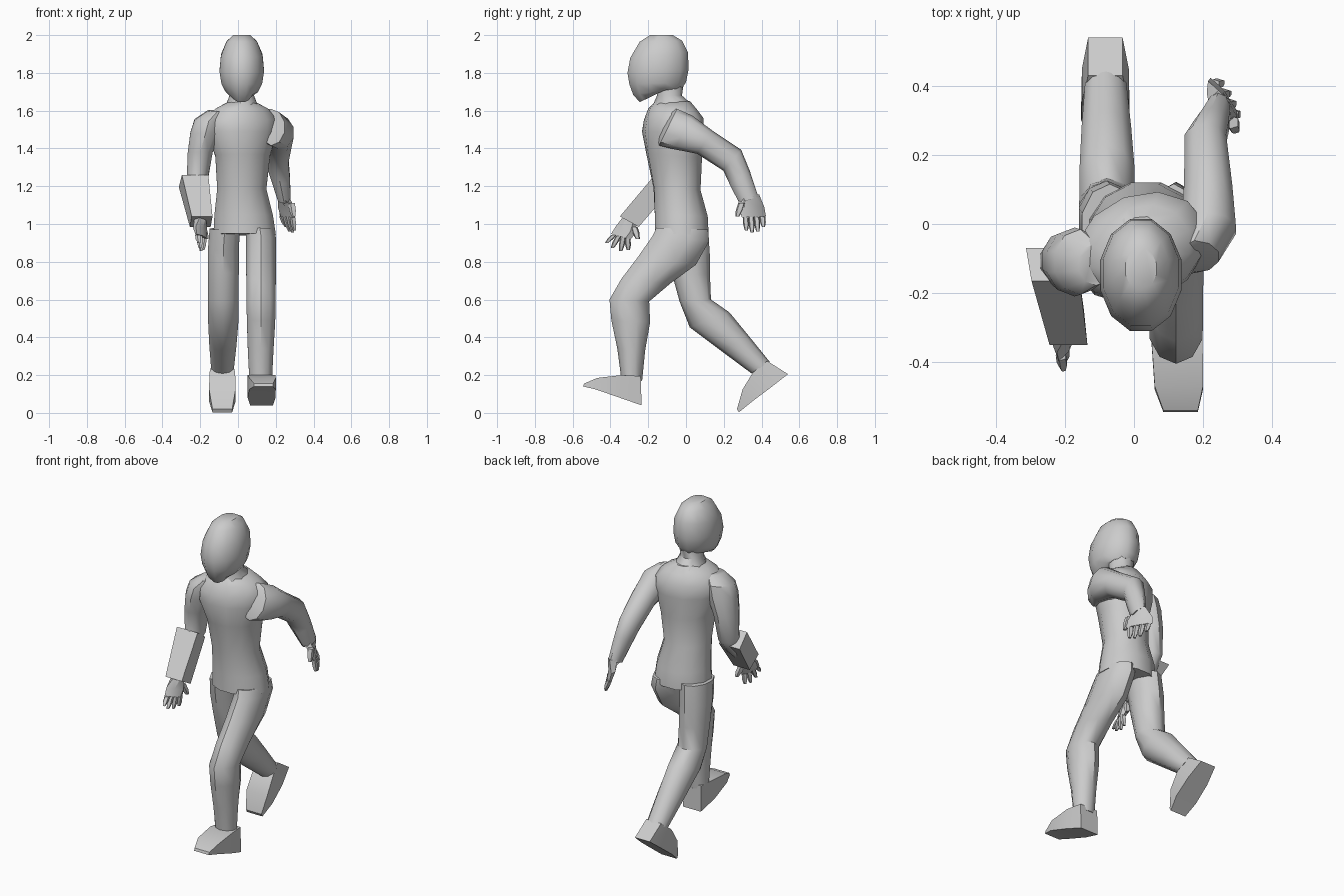
import bpy, bmesh, math
from mathutils import Vector


def ring(x, rx, f, b, dx=0.0, yaw=0.0):
    """Section through front point f and back point b (y, z), half-width rx."""
    c = Vector((x, (f[0] + b[0]) / 2, (f[1] + b[1]) / 2))
    u = Vector((rx, yaw * rx, 0))
    v = Vector((dx, (b[0] - f[0]) / 2, (b[1] - f[1]) / 2))
    return c, u, v


def loft(name, rings, n=8, angle=40):
    bm = bmesh.new()
    k = 1 / math.cos(math.pi / n)
    loops = []
    for c, u, v in rings:
        angs = [2 * math.pi * (i + 0.5) / n for i in range(n)]
        loops.append([bm.verts.new(c + k * (u * math.cos(a) + v * math.sin(a))) for a in angs])
    for p, q in zip(loops, loops[1:]):
        for i in range(n):
            j = (i + 1) % n
            bm.faces.new((p[i], p[j], q[j], q[i]))
    bm.faces.new(loops[0][::-1])
    bm.faces.new(loops[-1])
    bmesh.ops.recalc_face_normals(bm, faces=bm.faces)
    me = bpy.data.meshes.new(name)
    bm.to_mesh(me)
    bm.free()
    ob = bpy.data.objects.new(name, me)
    bpy.context.collection.objects.link(ob)
    bpy.ops.object.select_all(action='DESELECT')
    ob.select_set(True)
    bpy.context.view_layer.objects.active = ob
    bpy.ops.object.shade_smooth_by_angle(angle=math.radians(angle))
    return ob


def finger(name, a, b, r=0.013):
    """Tapered finger from point a to point b."""
    a, b = Vector(a), Vector(b)
    parts = []
    for t, s in ((0, 1), (0.55, 1), (1, 0.55)):
        p = a.lerp(b, t)
        parts.append(ring(p.x, r * s, (p.y - r * s, p.z), (p.y + r * s, p.z)))
    loft(name, parts, 5)


def hand(side, wrist, palm, knuckles, tips, thumb):
    loft(side + "_palm", [wrist, palm, knuckles], 6)
    c, u, v = knuckles
    for i, tip in enumerate(tips):
        base = c + v * (-0.8 + 1.6 * i / 3)
        finger(f"{side}_finger_{i + 1}", base, tip)
    finger(side + "_thumb", *thumb, r=0.016)


# Head and neck
loft("head", [
    ring(.02, .045, (-.19, 2.0), (-.07, 2.0)),
    ring(.02, .08, (-.245, 1.965), (-.02, 1.97)),
    ring(.02, .11, (-.295, 1.88), (.01, 1.91)),
    ring(.02, .118, (-.31, 1.80), (.014, 1.82)),
    ring(.02, .108, (-.30, 1.74), (.0, 1.75)),
    ring(.02, .085, (-.28, 1.685), (-.02, 1.72)),
    ring(.02, .05, (-.245, 1.645), (-.09, 1.72))], 12)
loft("neck", [
    ring(.02, .075, (-.17, 1.77), (-.01, 1.78)),
    ring(.02, .065, (-.15, 1.68), (-.025, 1.68)),
    ring(.02, .085, (-.175, 1.62), (.03, 1.63))], 10)

# Torso, twisted towards the forward arm
loft("torso", [
    ring(.035, .165, (-.165, .95), (.12, .94)),
    ring(.03, .155, (-.165, 1.05), (.115, 1.04)),
    ring(.02, .13, (-.17, 1.19), (.075, 1.18), yaw=.05),
    ring(.025, .145, (-.205, 1.37), (.08, 1.35), yaw=.12),
    ring(.02, .185, (-.225, 1.49), (.085, 1.48), yaw=.16),
    ring(.02, .185, (-.215, 1.55), (.085, 1.56), yaw=.16),
    ring(.02, .14, (-.195, 1.61), (.05, 1.61), yaw=.14),
    ring(.02, .07, (-.165, 1.645), (.02, 1.65), yaw=.08)], 12)

# Arm swung back
loft("rear_arm", [
    ring(.10, .04, (-.15, 1.47), (-.09, 1.60)),
    ring(.175, .07, (-.14, 1.42), (-.05, 1.605)),
    ring(.215, .08, (-.06, 1.40), (.03, 1.57)),
    ring(.215, .07, (.06, 1.375), (.14, 1.49)),
    ring(.207, .06, (.20, 1.285), (.29, 1.39)),
    ring(.225, .05, (.235, 1.21), (.335, 1.28)),
    ring(.245, .034, (.285, 1.11), (.38, 1.145))], 10)
hand("rear",
     ring(.245, .03, (.285, 1.13), (.38, 1.155)),
     ring(.255, .024, (.285, 1.09), (.405, 1.09), dx=-.035),
     ring(.262, .016, (.305, 1.035), (.415, 1.04), dx=-.035),
     [(.30, .32, .965), (.29, .35, .955), (.275, .38, .96), (.255, .41, .985)],
     ((.285, .295, 1.11), (.295, .272, 1.04)))

# Arm swung forward, with forearm guard
loft("front_arm", [
    ring(-.11, .05, (-.175, 1.595), (-.06, 1.605)),
    ring(-.155, .075, (-.20, 1.545), (-.02, 1.56)),
    ring(-.172, .08, (-.205, 1.48), (-.015, 1.49)),
    ring(-.20, .066, (-.185, 1.38), (-.025, 1.38)),
    ring(-.215, .056, (-.165, 1.26), (-.045, 1.22)),
    ring(-.225, .045, (-.19, 1.19), (-.11, 1.13)),
    ring(-.20, .03, (-.33, 1.03), (-.27, 1.0))], 10)
loft("forearm_guard", [
    ring(-.235, .07, (-.165, 1.26), (-.07, 1.195), dx=-.008),
    ring(-.195, .055, (-.35, 1.04), (-.25, .985), dx=-.005)], 4, 30)
hand("front",
     ring(-.20, .03, (-.325, 1.04), (-.265, 1.01)),
     ring(-.20, .026, (-.365, .985), (-.275, .955), dx=.02),
     ring(-.195, .017, (-.39, .945), (-.30, .92), dx=.02),
     [(-.205, -.42, .90), (-.20, -.39, .873), (-.195, -.345, .858), (-.185, -.305, .862)],
     ((-.185, -.275, .985), (-.165, -.255, .92)))

# Leg stepping forward
loft("front_leg", [
    ring(.115, .075, (-.15, .98), (.11, .97)),
    ring(.122, .079, (-.17, .935), (.115, .91)),
    ring(.122, .079, (-.25, .82), (.045, .785)),
    ring(.122, .078, (-.335, .71), (-.09, .685)),
    ring(.122, .077, (-.40, .60), (-.20, .59)),
    ring(.122, .075, (-.39, .49), (-.195, .48)),
    ring(.12, .068, (-.36, .34), (-.22, .33)),
    ring(.12, .06, (-.34, .18), (-.235, .17))], 10)
loft("front_foot", [
    ring(.125, .06, (-.24, .195), (-.235, .04)),
    ring(.125, .074, (-.34, .20), (-.35, .08)),
    ring(.13, .07, (-.47, .185), (-.48, .125)),
    ring(.135, .05, (-.54, .155), (-.545, .14))], 4, 35)

# Leg pushing off behind
loft("rear_leg", [
    ring(-.07, .08, (-.12, .97), (.11, .98)),
    ring(-.078, .082, (-.10, .86), (.12, .85)),
    ring(-.078, .082, (-.07, .74), (.122, .73)),
    ring(-.078, .08, (-.03, .59), (.128, .60)),
    ring(-.078, .08, (.025, .455), (.225, .53)),
    ring(-.08, .072, (.19, .33), (.325, .41)),
    ring(-.082, .06, (.35, .21), (.44, .27))], 10)
loft("rear_foot", [
    ring(-.083, .05, (.43, .275), (.54, .205)),
    ring(-.083, .068, (.355, .215), (.45, .135)),
    ring(-.083, .07, (.30, .125), (.35, .06)),
    ring(-.083, .052, (.27, .02), (.28, .003))], 4, 35)
